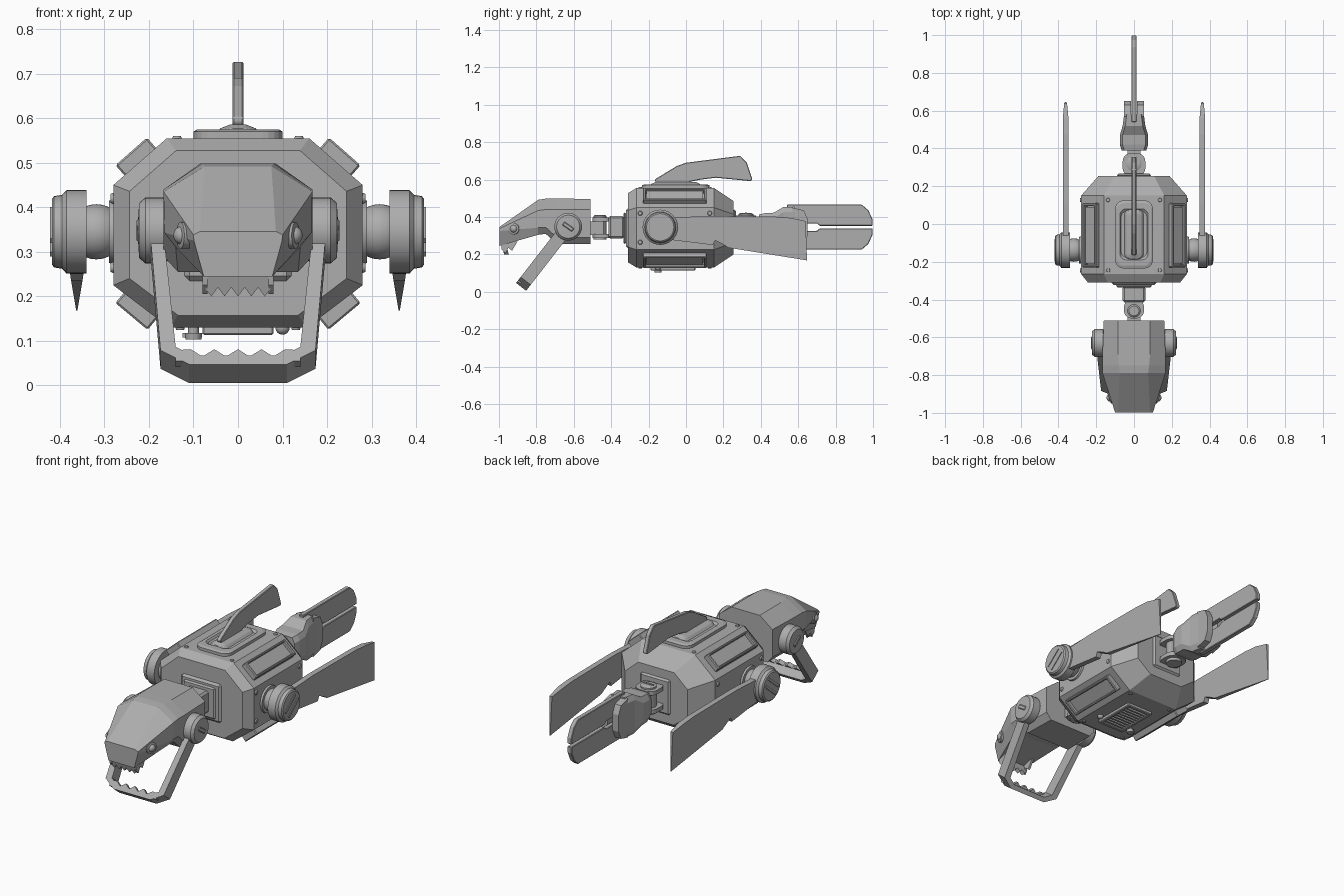
import bpy, bmesh, math
from mathutils import Vector, Matrix

if "Cube" in bpy.data.objects:
    bpy.data.objects.remove(bpy.data.objects["Cube"])

grey = bpy.data.materials.new("grey_metal")
grey.diffuse_color = (0.42, 0.42, 0.42, 1)
grey.use_nodes = True
grey.node_tree.nodes["Principled BSDF"].inputs["Base Color"].default_value = grey.diffuse_color


def finish(name, bm, smooth=False, bevel=0):
    bmesh.ops.recalc_face_normals(bm, faces=bm.faces)
    me = bpy.data.meshes.new(name)
    bm.to_mesh(me)
    bm.free()
    me.materials.append(grey)
    ob = bpy.data.objects.new(name, me)
    bpy.context.collection.objects.link(ob)
    if bevel:
        m = ob.modifiers.new("bevel", "BEVEL")
        m.width, m.segments = bevel, 1
    if smooth:
        bpy.ops.object.select_all(action="DESELECT")
        ob.select_set(True)
        bpy.context.view_layer.objects.active = ob
        bpy.ops.object.shade_smooth_by_angle(angle=math.radians(35))
    return ob


def loft(name, rings, **kw):
    """Skin a list of closed rings and cap both ends."""
    bm = bmesh.new()
    rs = [[bm.verts.new(p) for p in r] for r in rings]
    n = len(rs[0])
    for a, b in zip(rs, rs[1:]):
        for i in range(n):
            j = (i + 1) % n
            bm.faces.new((a[i], a[j], b[j], b[i]))
    bm.faces.new(rs[0])
    bm.faces.new(rs[-1])
    return finish(name, bm, **kw)


def prism(name, pts, to3d, lo, hi, **kw):
    return loft(name, [[to3d(a, b, t) for a, b in pts] for t in (lo, hi)], **kw)


def box(name, x, y, z, bevel=0, rot=None, at=(0, 0, 0)):
    bm = bmesh.new()
    bmesh.ops.create_cube(bm, size=1)
    for v in bm.verts:
        v.co = Vector([r[0] + (c + .5) * (r[1] - r[0]) for r, c in zip((x, y, z), v.co)])
        v.co = (rot @ v.co if rot else v.co) + Vector(at)
    return finish(name, bm, bevel=bevel)


def turned(name, prof, centre, axis, n=32):
    """Turned part: prof holds (distance along axis, radius)."""
    q = Vector(axis).to_track_quat("Z", "Y")
    rings = [[Vector(centre) + q @ Vector((r * math.cos(2 * math.pi * i / n),
             r * math.sin(2 * math.pi * i / n), h)) for i in range(n)] for h, r in prof]
    return loft(name, rings, smooth=True)


def ball(name, c, r):
    bm = bmesh.new()
    bmesh.ops.create_uvsphere(bm, u_segments=24, v_segments=14, radius=r,
                              matrix=Matrix.Translation(c))
    return finish(name, bm, smooth=True)


def rounded(w, lo, hi, r, n=5):
    pts = []
    for cx, cy, a0 in ((w - r, hi - r, 0), (r - w, hi - r, 90), (r - w, lo + r, 180), (w - r, lo + r, 270)):
        for i in range(n + 1):
            a = math.radians(a0 + 90 * i / n)
            pts.append((cx + r * math.cos(a), cy + r * math.sin(a)))
    return pts


def side(a, b, t): return (t, a, b)        # outline in y, z
def flat(a, b, t): return (a, b, t)        # outline in x, y


# Body shell: octagonal section, chamfered nose, tapered rear
def octo(y, s):
    half = [(.16, .555), (.28, .45), (.28, .225), (.155, .13)]
    pts = half + [(-x, z) for x, z in reversed(half)]
    return [(x * s, y, .342 + (z - .342) * s) for x, z in pts]


loft("body", [octo(-.31, .87), octo(-.265, 1), octo(.15, 1), octo(.255, .67)])

# Raised panels on the four diagonal faces, with a frame around a sunken plate
for sx in (1, -1):
    for top in (True, False):
        n = Vector((sx * .66, 0, .75 if top else -.79)).normalized()
        t = Vector((0, 1, 0)).cross(n)
        rot = Matrix((t, Vector((0, 1, 0)), n)).transposed()
        c = (sx * .22, 0, .503 if top else .178)
        box("panel_plate", (-.044, .044), (-.21, .09), (-.01, .016), 0, rot, c)
        for u in (-.047, .035):
            box("panel_rim", (u, u + .012), (-.23, .11), (-.01, .03), .004, rot, c)
        for v in (-.23, .095):
            box("panel_rim_end", (-.047, .047), (v, v + .015), (-.01, .03), .004, rot, c)

# Screws
for sx in (1, -1):
    for y in (-.245, .127):
        turned("screw", [(0, .011), (.007, .009)], (sx * .137, y, .553), (0, 0, 1), 12)
        turned("screw", [(0, .011), (.007, .009)], (sx * .13, y, .132), (0, 0, -1), 12)
        for z in (.42, .265):
            turned("screw", [(0, .013), (.007, .01)], (sx * .279, y, z), (sx, 0, 0), 12)

# Top hatch with a raised ring and centre ridge
loft("hatch", [[(x * k, -.055 + (y + .055) * k, z) for x, y in rounded(.1, -.235, .125, .045)]
               for k, z in ((1, .55), (1, .57), (.92, .575), (.75, .575), (.68, .565))])
loft("hatch_ridge", [[(x, y, z) for x, y in rounded(w, -.055 - l, -.055 + l, w * .7)]
                     for w, l, z in ((.055, .14, .56), (.04, .13, .577), (.018, .11, .586))])

# Dorsal fin
prism("dorsal_fin", [(-.165, .59), (-.165, .602), (-.05, .672), (0, .69), (.29, .727), (.325, .69),
                     (.355, .6), (.345, .592), (.16, .61), (.08, .6), (.02, .588), (.02, .575), (-.15, .575)],
      side, -.012, .012, bevel=.003)

# Bottom vent with slats, drain valve and dome
for sx in (1, -1):
    box("vent_side", (sx * .07 - .01, sx * .07 + .01), (-.19, .05), (.113, .14), .004)
for y in (-.19, .03):
    box("vent_end", (-.08, .08), (y, y + .02), (.113, .14), .004)
for i in range(9):
    box("vent_slat", (-.065, .065), (-.163 + i * .021, -.153 + i * .021), (.118, .135))
turned("valve", [(0, .012), (.015, .012), (.015, .02), (.03, .018)], (-.1, -.15, .133), (0, 0, -1), 12)
box("valve_lever", (-.125, -.09), (-.155, -.145), (.108, .118))
ball("drain_dome", (.1, -.15, .13), .016)

# Side hubs and flippers
flipper = [(-.1, .395), (.1, .405), (.475, .402), (.56, .395), (.64, .378), (.647, .168),
           (.225, .236), (.205, .25), (.155, .275), (.145, .25), (-.1, .28)]
for sx in (1, -1):
    c = (0, -.138, .345)
    turned("hub_socket", [(.27, .075), (.29, .07), (.29, .05)], c, (sx, 0, 0))
    ball("hub_ball", (sx * .318, c[1], c[2]), .062)
    turned("hub", [(.34, .05), (.34, .094), (.385, .094), (.395, .083), (.413, .08),
                   (.418, .073), (.418, .02)], c, (sx, 0, 0))
    for s in (-.02, .02):
        box("hub_slot_bar", (.41, .422), (-.055, .055), (s - .007, s + .007), 0,
            Matrix.Rotation(math.radians(40), 3, "X") @ Matrix.Diagonal((sx, 1, 1)), c)

    def blade(a, b, t, sx=sx):
        k = min(1, max(.15, (b - .15) / .1)) * (.5 if a > .6 else 1)
        return (sx * .362 + t * k, a, b)
    prism("side_flipper", flipper, blade, -.015, .015)

# Tail joint, block and twin tail fins
box("tail_plate", (-.09, .09), (.25, .268), (.25, .44), .01)
for z in (.285, .385):
    prism("tail_fork", rounded(.06, .25, .375, .045), flat, z, z + .022)
turned("tail_pin", [(-.075, .04), (.07, .04), (.075, .03)], (0, .32, .345), (0, 0, 1))
box("tail_pin_slot", (-.03, .03), (.315, .325), (.415, .424))
box("tail_link", (-.035, .035), (.3, .42), (.31, .38))


def tail_ring(y, w, h):
    c = .014
    p = [(w - c, h), (w, h - c * 2), (w, c * 2 - h), (w - c, -h)]
    return [(x, y, .345 + z) for x, z in p + [(-x, z) for x, z in reversed(p)]]


loft("tail_block", [tail_ring(.39, .065, .068), tail_ring(.42, .075, .075), tail_ring(.47, .075, .078),
                    tail_ring(.52, .06, .108), tail_ring(.58, .052, .11)])
for sx in (1, -1):
    prism("tail_cheek", [(.57, .24), (.63, .255), (.65, .3), (.65, .39), (.63, .435), (.57, .45)],
          side, sx * .016, sx * .052)
for s in (1, -1):
    prism("tail_fin", [(y, .346 + s * z) for y, z in
          ((.54, .02), (.7, .02), (.715, .007), (.998, .007), (.998, .04), (.975, .09), (.94, .12), (.54, .12))],
          side, -.013, .013, bevel=.003)

# Neck joint
box("neck_plate", (-.12, .12), (-.322, -.3), (.235, .445), .012)
box("neck_flange", (-.095, .095), (-.335, -.32), (.255, .425), .008)
box("neck_block", (-.06, .06), (-.415, -.33), (.285, .405), .01)
for z in (.288, .375):
    prism("neck_fork", rounded(.053, -.5, -.4, .04), flat, z, z + .022)
turned("neck_pin", [(-.065, .034), (.06, .034), (.066, .026)], (0, -.46, .345), (0, 0, 1))
box("neck_link", (-.035, .035), (-.53, -.44), (.305, .375))


# Head
def head_ring(y, *half):
    return [(x, y, z) for x, z in list(half) + [(-x, z) for x, z in reversed(half)]]


loft("head", [head_ring(-.51, (.085, .497), (.16, .44), (.16, .29), (.13, .255)),
              head_ring(-.69, (.085, .498), (.167, .44), (.167, .29), (.135, .255)),
              head_ring(-.75, (.08, .498), (.167, .44), (.167, .345), (.14, .31)),
              head_ring(-.79, (.075, .492), (.167, .435), (.165, .343), (.135, .305)),
              head_ring(-.998, (.085, .346), (.1, .338), (.099, .325), (.077, .245))])

# Eyes
for sx in (1, -1):
    ax = Vector((sx * .93, -.3, 0))
    turned("eye_ring", [(-.03, .03), (.008, .03), (.01, .022)], (sx * .122, -.92, .337), ax, 20)
    ball("eye", (sx * .124, -.92, .337), .021)

# Upper teeth
zig = [(-.08, .26), (-.08, .225)]
for i in range(5):
    zig += [(-.06 + i * .03, .2), (-.045 + i * .03, .22)]
zig[-1] = (.08, .225)
zig.append((.08, .26))
prism("upper_teeth", zig, lambda a, b, t: (a, t - (.26 - b) * -.3, b), -.99, -.965)
for sx in (1, -1):
    prism("side_teeth", [(-.99, .26), (-.985, .225), (-.965, .205), (-.95, .235), (-.93, .22), (-.9, .27)],
          side, sx * .068, sx * .08)

# Jaw: U-shaped frame swung down from the pivots, with a toothed lip
D, P = Vector((0, -.614, -.789)), Vector((0, -.789, .614))


def jaw(a, s, t):
    return Vector((a, -.63, .35)) + D * s + P * t


half = [(.2, 0), (.174, .37), (.11, .41)]
inner = [(.1, .385), (.14, .36), (.17, 0)]
prism("jaw_frame", half + [(-x, s) for x, s in reversed(half)] +
      [(-x, s) for x, s in reversed(inner)] + inner, jaw, -.034, .034)
lip = [(-.14, .4), (-.14, .37)]
for i in range(5):
    lip += [(-.106 + i * .053, .367), (-.08 + i * .053, .388)]
lip[-1] = (.14, .37)
lip.append((.14, .4))
prism("lower_teeth", lip, jaw, .012, .034)

# Jaw pivots
for sx in (1, -1):
    c = (0, -.63, .348)
    turned("jaw_pivot", [(.15, .06), (.165, .074), (.208, .074), (.222, .062), (.224, .03)], c, (sx, 0, 0))
    box("pivot_slot", (.215, .228), (-.032, .032), (-.011, .011), .004,
        Matrix.Rotation(math.radians(-35), 3, "X") @ Matrix.Diagonal((sx, 1, 1)), c)
